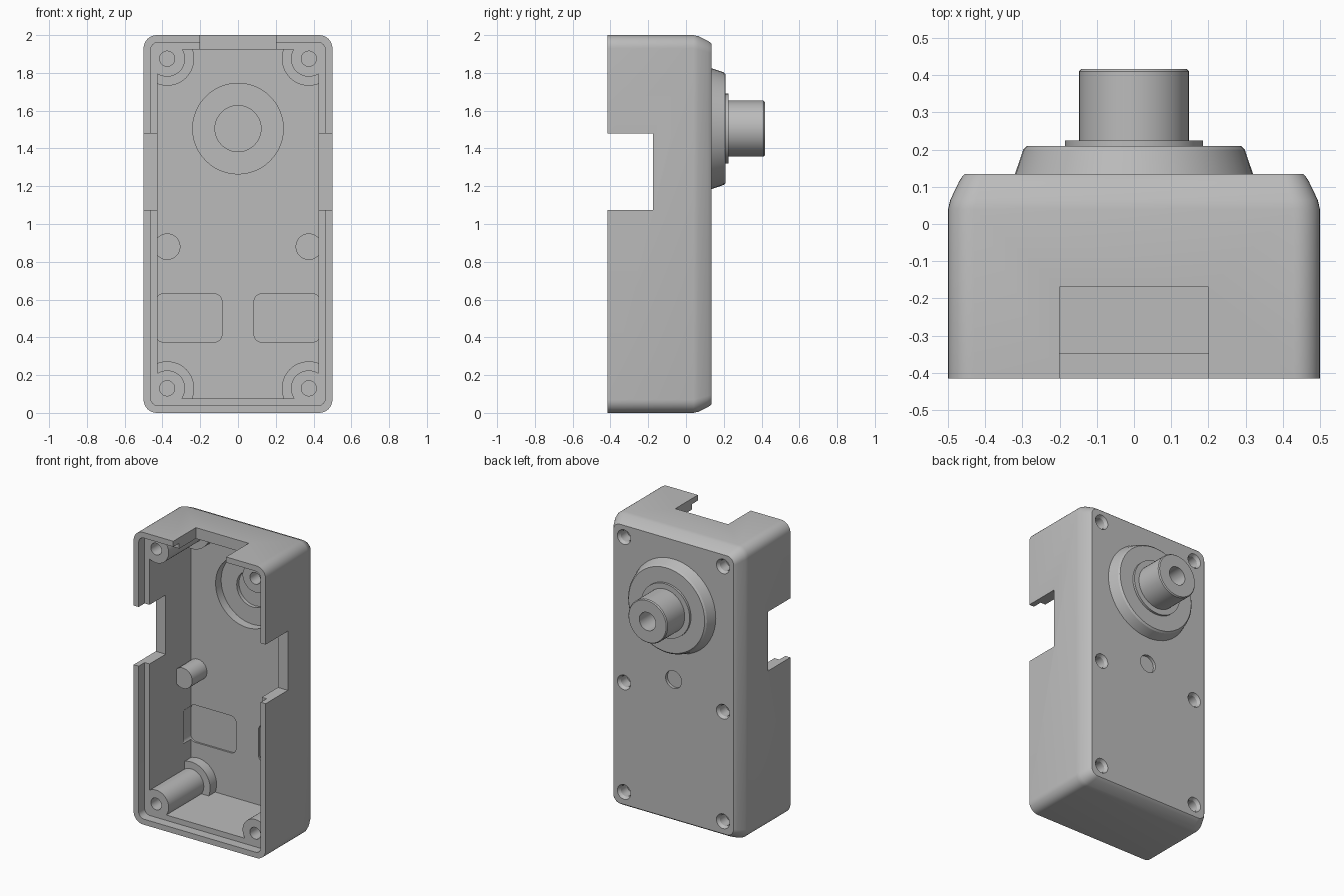
import bpy, bmesh, math

cube = bpy.data.objects.get("Cube")
if cube:
    bpy.data.objects.remove(cube, do_unlink=True)

grey = bpy.data.materials.new("light_grey")
grey.use_nodes = True
colour = (0.5, 0.5, 0.5, 1)
grey.diffuse_color = colour
grey.node_tree.nodes["Principled BSDF"].inputs["Base Color"].default_value = colour


def circle(x, z, r, n=48):
    return [(x + r * math.cos(2 * math.pi * i / n), z + r * math.sin(2 * math.pi * i / n))
            for i in range(n)]


def rounded(x0, x1, z0, z1, r, n=8):
    """Rounded rectangle outline in the xz plane."""
    corners = [(x1 - r, z1 - r), (x0 + r, z1 - r), (x0 + r, z0 + r), (x1 - r, z0 + r)]
    return [(cx + r * math.cos(math.pi / 2 * (k + i / n)), cz + r * math.sin(math.pi / 2 * (k + i / n)))
            for k, (cx, cz) in enumerate(corners) for i in range(n + 1)]


def inset(d, r):
    return rounded(-0.5 + d, 0.5 - d, d, 2 - d, r)


def loft(name, sections):
    """Closed solid through outlines stacked along y."""
    bm = bmesh.new()
    rings = [[bm.verts.new((x, y, z)) for x, z in ring] for y, ring in sections]
    n = len(rings[0])
    for a, b in zip(rings, rings[1:]):
        for i in range(n):
            bm.faces.new((a[i], a[(i + 1) % n], b[(i + 1) % n], b[i]))
    bm.faces.new(rings[0])
    bm.faces.new(rings[-1])
    bmesh.ops.recalc_face_normals(bm, faces=bm.faces)
    mesh = bpy.data.meshes.new(name)
    bm.to_mesh(mesh)
    bm.free()
    mesh.materials.append(grey)
    obj = bpy.data.objects.new(name, mesh)
    bpy.context.collection.objects.link(obj)
    return obj


def rod(name, x, z, r, y0, y1):
    return loft(name, [(y0, circle(x, z, r)), (y1, circle(x, z, r))])


def block(name, x0, x1, y0, y1, z0, z1):
    outline = [(x0, z0), (x1, z0), (x1, z1), (x0, z1)]
    return loft(name, [(y0, outline), (y1, outline)])


def combine(target, tool, operation="DIFFERENCE"):
    mod = target.modifiers.new("cut", "BOOLEAN")
    mod.operation = operation
    mod.solver = "EXACT"
    mod.object = tool
    bpy.context.view_layer.objects.active = target
    bpy.ops.object.modifier_apply(modifier=mod.name)
    bpy.data.objects.remove(tool, do_unlink=True)


FRONT, BACK, LEDGE, FLOOR = -0.415, 0.135, -0.35, 0.1
HUB_Z = 1.505
corners = [(sx * 0.375, z) for sx in (-1, 1) for z in (0.13, 1.875)]
middles = [(sx * 0.375, 0.88) for sx in (-1, 1)]

# Outer shell with softened back edge
housing = loft("housing", [(FRONT, inset(0, 0.07)), (0.04, inset(0, 0.07)),
                           (0.065, inset(0.006, 0.07)), (0.115, inset(0.03, 0.06)),
                           (0.13, inset(0.04, 0.055)), (BACK, inset(0.045, 0.05))])

# Conical hub and its flange
hub = loft("hub", [(0.12, circle(0, HUB_Z, 0.325)), (0.2, circle(0, HUB_Z, 0.298)),
                   (0.21, circle(0, HUB_Z, 0.288)), (0.21, circle(0, HUB_Z, 0.185)),
                   (0.225, circle(0, HUB_Z, 0.185))])
combine(housing, hub, "UNION")

# Cavity shape, with the posts left standing
cavity = loft("cavity", [(LEDGE - 0.02, inset(0.075, 0.03)), (FLOOR, inset(0.075, 0.03))])
for x, z in corners:
    post = loft("post", [(y, circle(x, z, r)) for y, r in
                         ((-0.5, 0.095), (0.03, 0.095), (0.03, 0.143), (0.3, 0.143))])
    combine(cavity, post)
for x, z in middles:
    combine(cavity, rod("middle_post", x, z, 0.07, -0.06, 0.3))
combine(housing, cavity)

# Stepped lip around the open front
combine(housing, loft("lip", [(-0.5, inset(0.038, 0.04)), (LEDGE, inset(0.038, 0.04))]))

# Notches in the top and both sides
combine(housing, block("top_notch", -0.2, 0.2, -0.5, -0.17, 1.9, 2.1))
for sx in (-1, 1):
    combine(housing, block("side_notch", sx * 0.5 - 0.1, sx * 0.5 + 0.1, -0.5, -0.175, 1.075, 1.48))

# Shallow floor pockets
for x0, x1 in ((-0.435, -0.085), (0.085, 0.435)):
    outline = rounded(x0, x1, 0.375, 0.63, 0.04)
    combine(housing, loft("pocket", [(0.02, outline), (0.112, outline)]))

# Bearing seat behind the hub
combine(housing, rod("bearing_seat", 0, HUB_Z, 0.24, 0.05, 0.16))
combine(housing, rod("shaft_seat", 0, HUB_Z, 0.122, 0.15, 0.185))

# Screw holes: front corners, chamfered back holes, shallow centre dimple
for x, z in corners:
    combine(housing, rod("front_hole", x, z, 0.04, -0.5, -0.15))
for x, z in corners + middles:
    combine(housing, loft("back_hole", [(0.045, circle(x, z, 0.038)), (0.115, circle(x, z, 0.038)),
                                        (BACK, circle(x, z, 0.05)), (0.15, circle(x, z, 0.05))]))
combine(housing, rod("dimple", 0, 1.0, 0.06, 0.115, 0.2))

# Output shaft with a bored end
shaft = loft("output_shaft", [(0.2, circle(0, HUB_Z, 0.148)), (0.41, circle(0, HUB_Z, 0.148)),
                              (0.417, circle(0, HUB_Z, 0.142))])
combine(shaft, rod("bore", 0, HUB_Z, 0.062, 0.27, 0.5))

# Smooth shading with sharp edges kept
for obj in (housing, shaft):
    bpy.ops.object.select_all(action="DESELECT")
    obj.select_set(True)
    bpy.context.view_layer.objects.active = obj
    bpy.ops.object.shade_smooth_by_angle(angle=math.radians(25))
